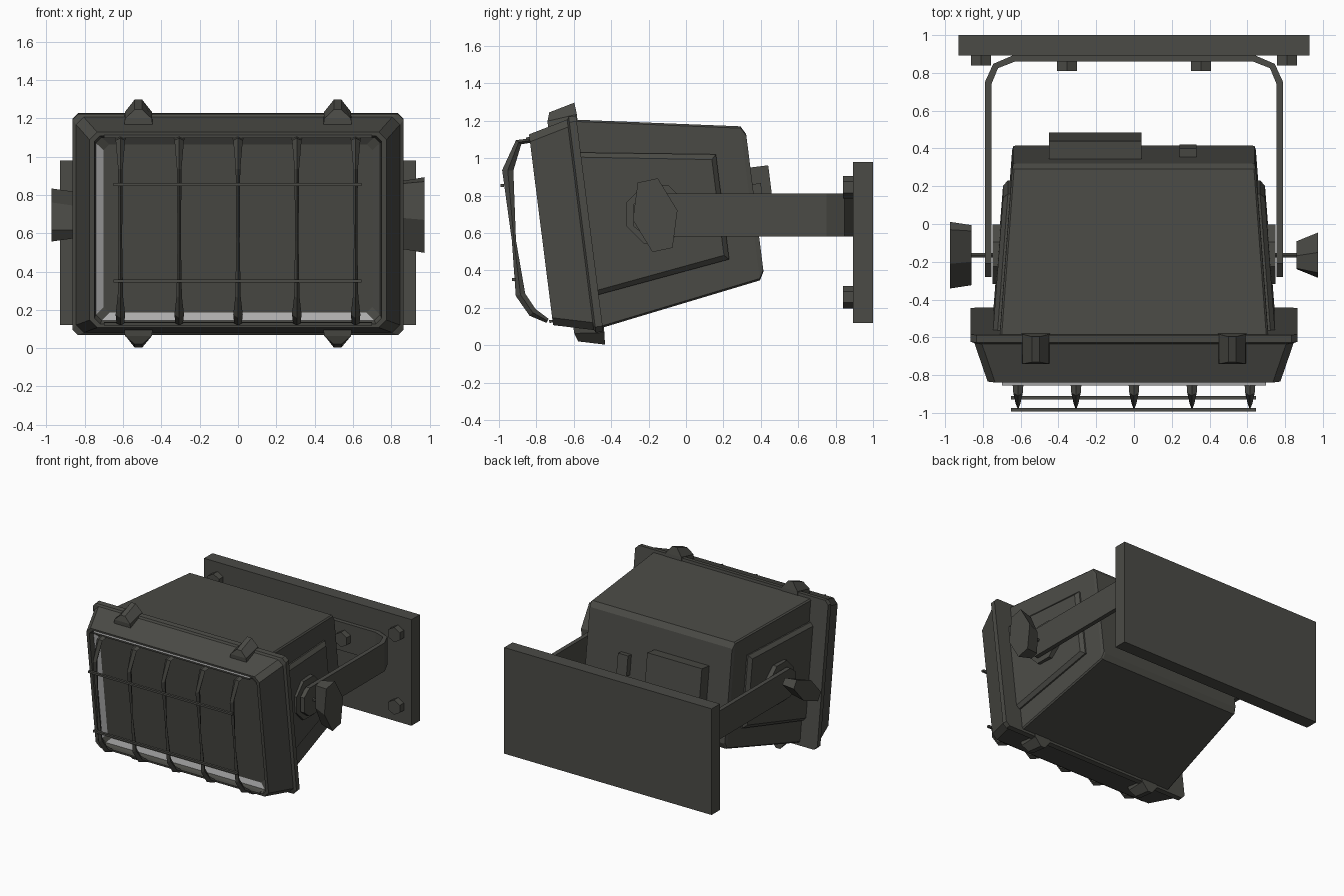
import bpy, bmesh, math
from mathutils import Matrix, Vector

cube = bpy.data.objects.get("Cube")
if cube:
    bpy.data.objects.remove(cube)


def material(name, colour):
    m = bpy.data.materials.new(name)
    m.use_nodes = True
    m.diffuse_color = (*colour, 1)
    m.node_tree.nodes["Principled BSDF"].inputs["Base Color"].default_value = (*colour, 1)
    return m


DARK = material("dark grey metal", (0.07, 0.07, 0.061))
LIGHT = material("pale reflector", (0.42, 0.42, 0.42))

# The lamp head is built upright, then tipped to shine slightly downwards
TILT = Matrix.Translation((0, -0.515, 0.65)) @ Matrix.Rotation(math.radians(7.2), 4, 'X')
FLAT = Matrix.Identity(4)


def loft(name, rings, frame=FLAT):
    """Skin a row of equal point rings and cap both ends."""
    bm = bmesh.new()
    rows = [[bm.verts.new(p) for p in ring] for ring in rings]
    n = len(rows[0])
    for a, b in zip(rows, rows[1:]):
        for i in range(n):
            j = (i + 1) % n
            bm.faces.new((a[i], a[j], b[j], b[i]))
    bm.faces.new(rows[0])
    bm.faces.new(rows[-1])
    bmesh.ops.recalc_face_normals(bm, faces=bm.faces[:])
    mesh = bpy.data.meshes.new(name)
    bm.to_mesh(mesh)
    bm.free()
    mesh.materials.append(DARK)
    obj = bpy.data.objects.new(name, mesh)
    obj.matrix_world = frame
    bpy.context.collection.objects.link(obj)
    return obj


def octagon(y, hx, hz, c):
    """Rectangle with cut corners, facing along y."""
    quarter = [(hx, hz - c), (hx - c, hz)]
    pts = quarter + [(-x, z) for x, z in quarter[::-1]]
    pts += [(-x, -z) for x, z in pts]
    return [(x, y, z) for x, z in pts]


def box(name, x, y, z, frame=FLAT):
    ring = [(x[0], y[0]), (x[1], y[0]), (x[1], y[1]), (x[0], y[1])]
    return loft(name, [[(a, b, h) for a, b in ring] for h in z], frame)


def prism(name, centre, axis, r, length, sides):
    """Regular prism running from centre along x or y."""
    rings = []
    for d in (0, length):
        ring = []
        for i in range(sides):
            t = math.tau * (i + 0.5) / sides
            u, v = r * math.cos(t), r * math.sin(t)
            off = (d, u, v) if axis == 'x' else (u, d, v)
            ring.append(Vector(centre) + Vector(off))
        rings.append(ring)
    return loft(name, rings)


# Lamp housing
loft("housing", [octagon(0, 0.71, 0.56, 0.01), octagon(0.865, 0.645, 0.415, 0.01),
                 octagon(0.89, 0.638, 0.37, 0.01)], TILT)

# Front bezel, sloping in to the recessed lens
bezel = loft("bezel", [
    octagon(0, 0.865, 0.582, 0.03), octagon(-0.04, 0.865, 0.582, 0.03),
    octagon(-0.05, 0.845, 0.567, 0.04), octagon(-0.262, 0.775, 0.514, 0.04),
    octagon(-0.262, 0.75, 0.495, 0.03), octagon(-0.222, 0.742, 0.482, 0.03),
    octagon(-0.205, 0.702, 0.443, 0.03)], TILT)
bezel.data.materials.append(LIGHT)
for f in bezel.data.polygons:
    c = f.center
    if -0.23 < c.y < -0.207 and len(f.vertices) == 4 and (c.z < -0.45 or c.x < -0.72):
        f.material_index = 1

# Thin lips around the opening, the upper one with a pale top edge
for s, end in ((1, "upper"), (-1, "lower")):
    lip = box(end + "_lip", (-0.7, 0.7), (-0.28, -0.25), sorted((s * 0.485, s * 0.5)), TILT)
    lip.data.materials.append(LIGHT)
    for f in lip.data.polygons:
        if s > 0 and f.normal.z > 0.9:
            f.material_index = 1

# Bezel clips
for x in (-0.52, 0.52):
    for s in (1, -1):
        rings = []
        for w, front, back, h1, h2 in ((0.075, -0.157, 0.005, 0.53, 0.56),
                                       (0.07, -0.155, 0.005, 0.572, 0.588),
                                       (0.02, -0.14, 0, 0.617, 0.652)):
            rings.append([(x - w, front, s * h1), (x + w, front, s * h1),
                          (x + w, back, s * h2), (x - w, back, s * h2)])
        loft("bezel_clip", rings, TILT)

# Raised side panels with bevelled edges
for s in (-1, 1):
    def panel_ring(inset, lift):
        corners = [(0.0, 0.383), (0.716, 0.283), (0.716, -0.283), (0.0, -0.383)]
        ring = []
        for d, h in corners:
            d -= inset if d > 0.3 else 0
            h -= math.copysign(inset, h)
            ring.append((s * (0.71 - 0.076 * d + lift), d, h))
        return ring
    loft("side_panel", [panel_ring(0, -0.01), panel_ring(0, 0.012),
                        panel_ring(0.025, 0.036)], TILT)

# Junction box and small lug on the back
box("junction_box", (-0.45, 0.04), (0.88, 0.986), (-0.175, 0.19), TILT)
box("back_lug", (0.24, 0.33), (0.88, 0.935), (-0.06, 0.1), TILT)

# Guard: vertical bars bowed over the lens (y, z, half width, half depth)
path = [(-0.83, 1.095, 0.03, 0.012), (-0.895, 1.085, 0.025, 0.018),
        (-0.953, 0.935, 0.012, 0.03), (-0.92, 0.56, 0.009, 0.011),
        (-0.885, 0.27, 0.014, 0.026), (-0.82, 0.175, 0.025, 0.024),
        (-0.74, 0.13, 0.02, 0.012)]
for i in range(-2, 3):
    x = i * 0.307
    rings = []
    for k, (y, z, w, t) in enumerate(path):
        a, b = path[max(k - 1, 0)], path[min(k + 1, len(path) - 1)]
        n = Vector((0, a[1] - b[1], b[0] - a[0])).normalized() * t
        c = Vector((x, y, z))
        side = Vector((w, 0, 0))
        rings.append([c - n, c + side, c + n, c - side])
    loft("guard_bar", rings)

# Guard: cross wires
for y, z in ((-0.983, 0.855), (-0.92, 0.35)):
    box("guard_wire", (-0.65, 0.645), (y - 0.01, y + 0.01), (z - 0.008, z + 0.008))

# U-shaped bracket: outer point, inner point, half height
half = [((0.79, -0.28), (0.755, -0.28), 0.06), ((0.79, -0.21), (0.755, -0.21), 0.115),
        ((0.79, 0.75), (0.755, 0.74), 0.115), ((0.745, 0.848), (0.72, 0.825), 0.115),
        ((0.64, 0.893), (0.63, 0.86), 0.115)]
stations = half + [((-o[0], o[1]), (-i[0], i[1]), h) for o, i, h in half[::-1]]
MID = 0.695
loft("bracket", [[(*o, MID + h), (*o, MID - h), (*i, MID - h), (*i, MID + h)]
                 for o, i, h in stations])

# Wall plate with corner bolts, and nuts holding the bracket
box("wall_plate", (-0.93, 0.93), (0.893, 1.0), (0.12, 0.98))
for x in (-0.81, 0.81):
    for z in (0.257, 0.845):
        prism("corner_bolt", (x, 0.84, z), 'y', 0.06, 0.06, 6)
for x in (-0.355, 0.355):
    prism("bracket_nut", (x, 0.81, MID), 'y', 0.06, 0.06, 6)

# Pivot discs, stems and wing knobs (inner and outer half widths differ)
for s, angle, inner, outer in ((1, 102, 0.075, 0.122), (-1, 35, 0.06, 0.08)):
    prism("pivot_disc", (s * 0.69, -0.16, 0.7), 'x', 0.17, s * 0.058, 8)
    prism("pivot_stem", (s * 0.74, -0.165, 0.7), 'x', 0.013, s * 0.13, 6)
    ca, sa = math.cos(math.radians(angle)), math.sin(math.radians(angle))
    rings = []
    for x, long, wide in ((0.86, 0.175, inner), (0.973, 0.19, outer)):
        flat = [(long, -wide * 0.45), (long, wide * 0.45), (0, wide), (-long, wide * 0.45),
                (-long, -wide * 0.45), (0, -wide)]
        rings.append([(s * x, -0.165 + u * ca - v * sa, MID + u * sa + v * ca)
                      for u, v in flat])
    loft("wing_knob", rings)
